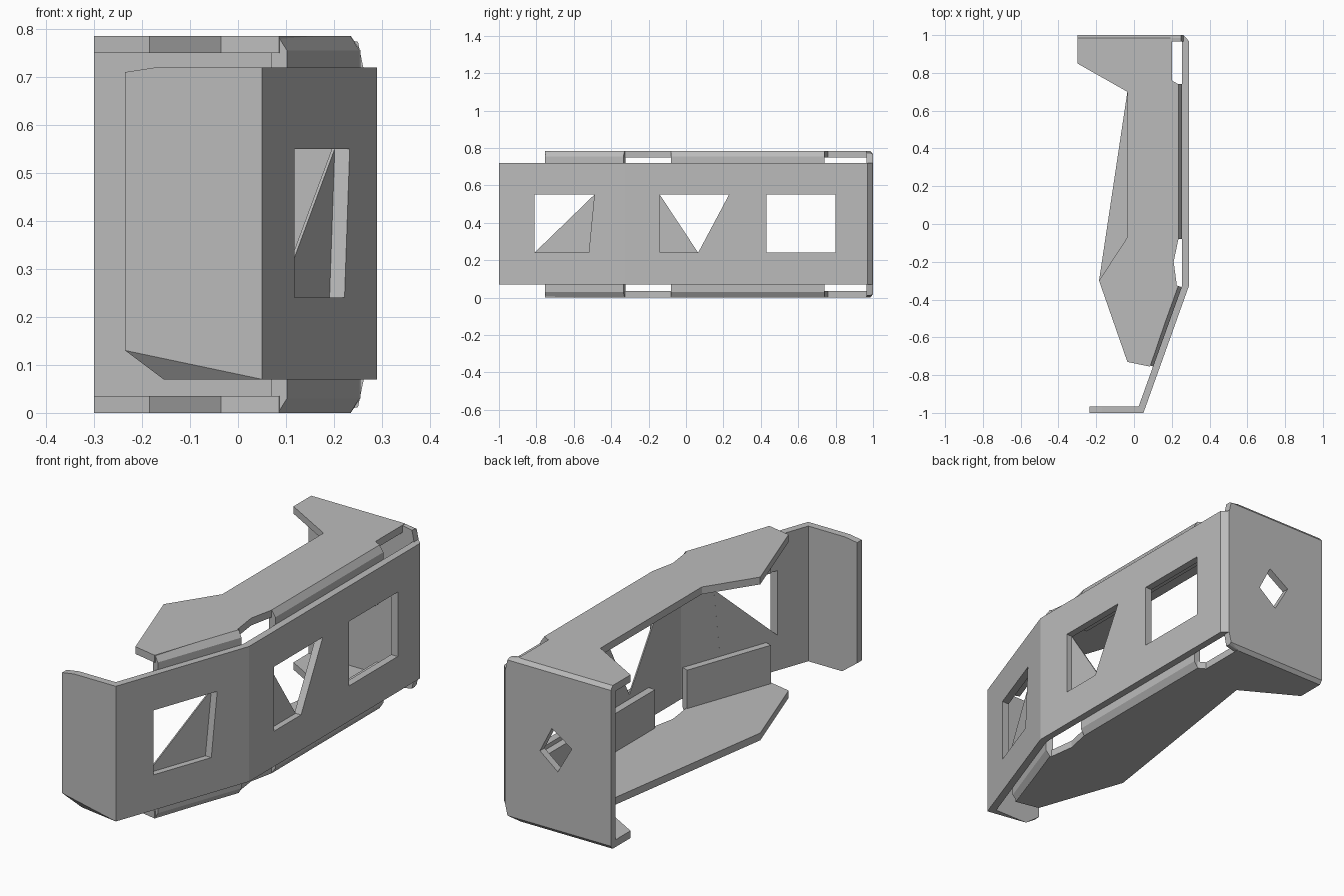
import bpy, bmesh
from mathutils import Vector

if "Cube" in bpy.data.objects:
    bpy.data.objects.remove(bpy.data.objects["Cube"], do_unlink=True)

steel = bpy.data.materials.new("grey_steel")
steel.use_nodes = True
GREY = (0.5, 0.5, 0.5, 1)
steel.diffuse_color = GREY
steel.node_tree.nodes["Principled BSDF"].inputs["Base Color"].default_value = GREY

T = 0.035      # sheet thickness
H = 0.785      # full height
LOW, HIGH = 0.07, 0.72


def finish(name, bm):
    bmesh.ops.recalc_face_normals(bm, faces=bm.faces[:])
    mesh = bpy.data.meshes.new(name)
    bm.to_mesh(mesh)
    bm.free()
    mesh.materials.append(steel)
    ob = bpy.data.objects.new(name, mesh)
    bpy.context.collection.objects.link(ob)
    return ob


def prism(name, points, place, lo, hi):
    """Extrude a flat outline between two levels; place(a, b, level) gives xyz."""
    bm = bmesh.new()
    ends = [[bm.verts.new(place(a, b, lv)) for a, b in points] for lv in (lo, hi)]
    bm.faces.new(ends[0])
    bm.faces.new(ends[1])
    n = len(points)
    for i in range(n):
        j = (i + 1) % n
        bm.faces.new((ends[0][i], ends[0][j], ends[1][j], ends[1][i]))
    return finish(name, bm)


def hull(name, points):
    bm = bmesh.new()
    for p in points:
        bm.verts.new(p)
    bmesh.ops.convex_hull(bm, input=bm.verts[:])
    return finish(name, bm)


def cut(ob, cutter):
    mod = ob.modifiers.new("cut", "BOOLEAN")
    mod.operation, mod.solver, mod.object = "DIFFERENCE", "EXACT", cutter
    bpy.context.view_layer.objects.active = ob
    bpy.ops.object.modifier_apply(modifier=mod.name)
    bpy.data.objects.remove(cutter, do_unlink=True)


def along_x(y, z, x):
    return (x, y, z)


def along_y(x, z, y):
    return (x, y, z)


def along_z(x, y, z):
    return (x, y, z)


# Bent side plate
side_plate = prism("side_plate", [(.05, -1), (.29, -.33), (.29, .97), (.26, 1), (.255, 1 - T),
                                  (.255, -.325), (.025, T - 1)], along_z, LOW, HIGH)

# Three windows in the side plate
front_window = [(-.81, .24), (-.52, .24), (-.49, .55), (-.81, .55)]
middle_window = [(-.14, .24), (.065, .24), (.23, .55), (-.14, .55)]
rear_window = [(.43, .24), (.80, .24), (.80, .55), (.43, .55)]
for outline in (front_window, middle_window, rear_window):
    cut(side_plate, prism("window_cutter", outline, along_x, -.2, .5))


# Thin gussets partly closing two windows on the inner face
def inner_x(y):
    return min(.255, .025 + (y + 1 - T) * .359)


def on_inner_face(y, z, depth):
    return (inner_x(y) + depth, y, z)


prism("front_window_gusset", front_window[:3], on_inner_face, 0, .006)
prism("middle_window_gusset", [middle_window[i] for i in (0, 1, 3)], on_inner_face, 0, .006)

# Front lip with clipped corners
lip_outline = [(-.235, .71), (-.17, HIGH), (-.235, .13)]
lip = [(x, y, z) for x, z in lip_outline for y in (-1, T - 1)]
lip += [(x, y, z) for x, y in ((.05, -1), (.025, T - 1)) for z in (LOW, HIGH)]
lip.append((-.155, T - 1, LOW))
hull("front_lip", lip)

# Rear wall with rounded-over top and bottom edges
half = [(-.3, 0), (.19, 0), (.25, .012), (.262, LOW)]
wall = []
for x, z in half:
    for y, inset in ((1 - T, 0), (.985, 0), (1, .018)):
        zz = max(z, inset)
        wall += [(x, y, zz), (x, y, H - zz)]
rear_wall = hull("rear_wall", wall)
cut(rear_wall, prism("diamond_cutter", [(.014, .50), (-.093, .43), (-.018, .30), (.077, .376)],
                     along_y, .8, 1.2))

# Top and bottom flanges
outer_edge = [(-.035, -.73), (.085, -.755), (.228, -.335), (.21, -.2), (.235, -.08), (.235, .74),
              (.2, .76), (.2, .985), (-.3, .985), (-.3, .85), (-.035, .7)]
prism("top_flange", outer_edge + [(-.035, -.07), (-.185, -.3)], along_z, H - T, H)
prism("bottom_flange", outer_edge + [(-.185, -.3)], along_z, 0, T)

# Folded tabs joining the flanges to the inside of the side plate
section = [(0, .22), (0, .03), (.02, 0), (T, 0), (T, .22)]
runs = {"rear": ((.255, -.08), (.255, .74)),
        "front": ((.102, -.755), (.253, -.335))}
for label, (a, b) in runs.items():
    a, b = Vector(a), Vector(b)
    along = (b - a).normalized()
    inward = Vector((-along.y, along.x))
    for level, flip in (("bottom", False), ("top", True)):
        points = []
        for end in (a, b):
            for d, z in section:
                p = end + inward * d
                points.append((p.x, p.y, H - z if flip else z))
        hull(f"{level}_{label}_tab", points)
